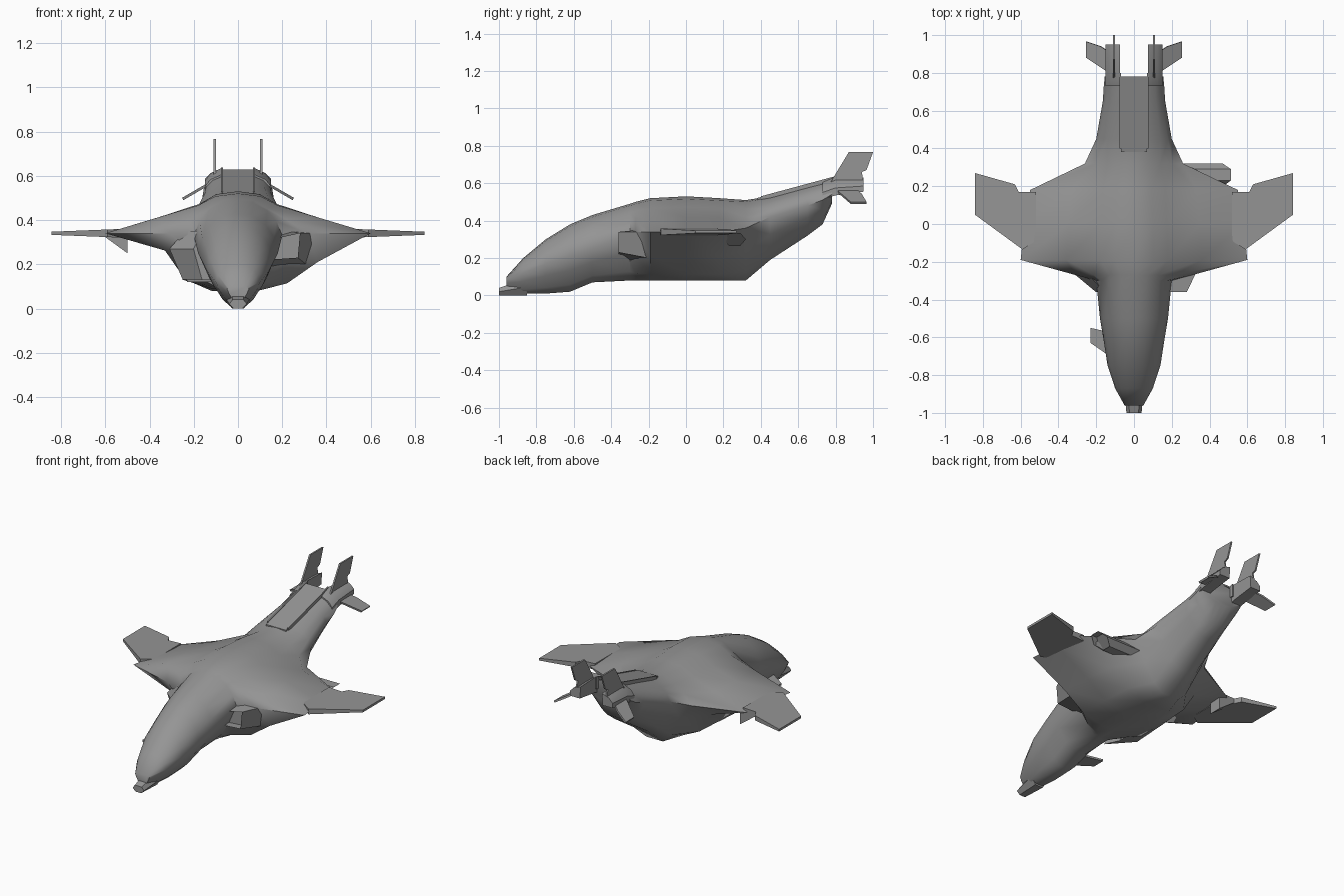
import bpy, bmesh, math
from mathutils import Vector

cube = bpy.data.objects.get("Cube")
if cube:
    bpy.data.objects.remove(cube, do_unlink=True)

grey = bpy.data.materials.new("hull grey")
grey.use_nodes = True
grey.diffuse_color = (0.3, 0.3, 0.3, 1)
grey.node_tree.nodes["Principled BSDF"].inputs["Base Color"].default_value = grey.diffuse_color


def finish(name, bm, angle):
    """Turn a bmesh into an object; a positive angle smooths it."""
    bmesh.ops.recalc_face_normals(bm, faces=bm.faces)
    mesh = bpy.data.meshes.new(name)
    bm.to_mesh(mesh)
    bm.free()
    mesh.materials.append(grey)
    obj = bpy.data.objects.new(name, mesh)
    bpy.context.collection.objects.link(obj)
    if angle:
        bpy.ops.object.select_all(action="DESELECT")
        obj.select_set(True)
        bpy.context.view_layer.objects.active = obj
        bpy.ops.object.shade_smooth_by_angle(angle=math.radians(angle))


def loft(name, rings, angle=0, recess=None):
    """Skin closed rings; recess sinks an opening into the first cap."""
    bm = bmesh.new()
    loops = [[bm.verts.new(point) for point in ring] for ring in rings]
    for near, far in zip(loops, loops[1:]):
        for i in range(len(near)):
            bm.faces.new((near[i - 1], near[i], far[i], far[i - 1]))
    cap = bm.faces.new(loops[0])
    bm.faces.new(loops[-1])
    if recess:
        bmesh.ops.inset_region(bm, faces=[cap], thickness=0.01)
        bmesh.ops.translate(bm, verts=cap.verts, vec=recess)
    finish(name, bm, angle)


def slab(name, outline, axis, half, taper=0, root=0):
    """Plate around an outline, thinning with distance outward from its root."""
    axis = Vector(axis).normalized()
    loft(name, [[Vector(point) + axis * side * (half - taper * (abs(point[0]) - root))
                 for point in outline] for side in (-1, 1)])


def section(profile, y, scale=1):
    """Stand a flat (x, z) profile up at a given y."""
    return [(x * scale, y, z) for x, z in profile]


# Hull: cross-sections blended between a slim pod and a broad wing,
# whose underside is fuller on the left than on the right
POD_TOP = [(0.35, 0.94), (0.7, 0.7), (0.9, 0.4), (1, 0)]
WING_TOP = [(0.17, 0.93), (0.3, 0.7), (0.6, 0.4), (1, 0)]
POD_LOW = [(0.8, -0.4), (0.5, -0.8), (0.26, -1)]
LEFT_LOW = [(0.6, -0.5), (0.37, -0.87), (0.15, -1)]
RIGHT_LOW = [(0.55, -0.3), (0.4, -0.8), (0.2, -1)]


def hull_ring(y, top, width, edge, bottom, blend=0):
    def half(side, low):
        points = []
        for pod, wing in zip(POD_TOP + POD_LOW, WING_TOP + low):
            across, up = Vector(pod).lerp(Vector(wing), blend)
            height = top - edge if up > 0 else edge - bottom
            points.append((side * across * width, y, edge + up * height))
        return points
    return [(0, y, top)] + half(1, LEFT_LOW) + [(0, y, bottom)] + half(-1, RIGHT_LOW)[::-1]


stations = [
    (-0.96, 0.1, 0.05, 0.09, 0.03),
    (-0.87, 0.2, 0.1, 0.12, 0.01),
    (-0.75, 0.3, 0.14, 0.17, 0.01),
    (-0.62, 0.38, 0.16, 0.21, 0.02),
    (-0.5, 0.43, 0.18, 0.25, 0.07),
    (-0.3, 0.49, 0.2, 0.33, 0.08, 0.1),
    (-0.27, 0.5, 0.31, 0.34, 0.08, 0.7),
    (-0.19, 0.52, 0.6, 0.34, 0.08, 1),
    (0, 0.53, 0.58, 0.34, 0.08, 1),
    (0.18, 0.52, 0.55, 0.34, 0.08, 1),
    (0.32, 0.51, 0.26, 0.36, 0.08, 0.4),
    (0.45, 0.53, 0.2, 0.42, 0.19),
    (0.65, 0.59, 0.165, 0.48, 0.32),
    (0.73, 0.61, 0.16, 0.51, 0.38),
    (0.78, 0.62, 0.155, 0.54, 0.49),
]
loft("hull", [hull_ring(*station) for station in stations], angle=50)


# Nose tip: short beak under the hull's front edge
def beak_ring(y, width, height):
    half = [(width / 2, 0), (width, height / 2), (width * 0.6, height)]
    return section(half + [(-x, z) for x, z in reversed(half)], y)


loft("nose_tip", [beak_ring(-1, 0.04, 0.04), beak_ring(-0.85, 0.055, 0.09)], angle=30)

# Left intake: slanted opening whose casing spreads into the wing root
mouth = [(0.13, 0.22), (0.27, 0.23), (0.28, 0.34), (0.19, 0.32)]
root = [(0.1, 0.1), (0.32, 0.19), (0.38, 0.34), (0.19, 0.36)]
loft("left_intake", [section(mouth, -0.36), section(root, -0.15)], recess=(0, 0.05, 0))

# Right cheek: blunt front of the fuller lower body
cheek = [(-0.12, 0.09), (-0.25, 0.13), (-0.31, 0.27), (-0.24, 0.35)]
loft("right_cheek", [section(cheek, -0.36, 0.65), section(cheek, -0.27), section(cheek, 0, 0.93)], angle=35)

# Left pod: six-sided duct with a raked outer opening behind the wing
hexagon = [(math.cos(math.pi * i / 3), math.sin(math.pi * i / 3)) for i in range(6)]
loft("left_pod", [[(x + rake * z, 0.26 + 0.06 * y, 0.3 + 0.04 * z) for y, z in hexagon]
                  for x, rake in ((0.47, 0.05), (0.22, 0))], recess=(-0.04, 0, 0))

# Right wing brace: thin gusset hanging under the wing tip
slab("right_wing_brace", section([(-0.61, 0.33), (-0.5, 0.25), (-0.5, 0.33)], 0.13), (0, 1, 0), 0.04)

# Right nose vane
vane = [(-0.1, -0.58), (-0.23, -0.55), (-0.23, -0.63), (-0.1, -0.72)]
slab("right_nose_vane", [(x, y, 0.125) for x, y in vane], (0, 0, 1), 0.006)

# Ramp on the tail's back
slab("tail_ramp", [(x, y, z) for y, z in ((0.38, 0.516), (0.78, 0.624))
                   for x in ((-0.07, 0.07) if y < 0.5 else (0.07, -0.07))], (0, 0, 1), 0.005)

for side, s in (("left", 1), ("right", -1)):
    # Outer wing: panel thinning toward the tip
    wing = [(0.52, -0.09), (0.59, -0.135), (0.843, 0.05), (0.843, 0.27), (0.63, 0.21), (0.61, 0.17), (0.52, 0.17)]
    slab(side + "_outer_wing", [(s * x, y, 0.34) for x, y in wing], (0, 0, 1), 0.02, taper=0.04, root=0.52)

    # Tail boom: flank of the split tail, open between the pair
    boom = [(0.075, 0), (0.125, -0.025), (0.15, -0.06), (0.15, -0.1), (0.08, -0.1)]
    loft(side + "_tail_boom", [[(s * x, y, top + z * depth) for x, z in boom]
                               for y, top, depth in ((0.73, 0.605, 0.9), (0.8, 0.635, 1), (0.95, 0.63, 0.75))], angle=30)

    # Ramp rail
    rail = [(0.4, 0.5), (0.4, 0.53), (0.8, 0.638), (0.8, 0.56)]
    slab(side + "_ramp_rail", [(s * 0.072, y, z) for y, z in rail], (1, 0, 0), 0.004)

    # Upright fin
    fin = [(0.77, 0.6), (0.87, 0.766), (1, 0.766), (0.965, 0.67), (0.94, 0.66), (0.95, 0.6)]
    slab(side + "_tail_fin", [(s * 0.105, y, z) for y, z in fin], (1, 0, 0), 0.005)

    # Drooped tailplane: falls away steadily from the boom
    plane = [(0.13, 0.8), (0.25, 0.88), (0.25, 0.965), (0.175, 0.94), (0.13, 0.91)]
    slab(side + "_tailplane", [(s * x, y, 0.64 - 0.58 * x) for x, y in plane], (s * 0.5, 0, 0.85), 0.006)
